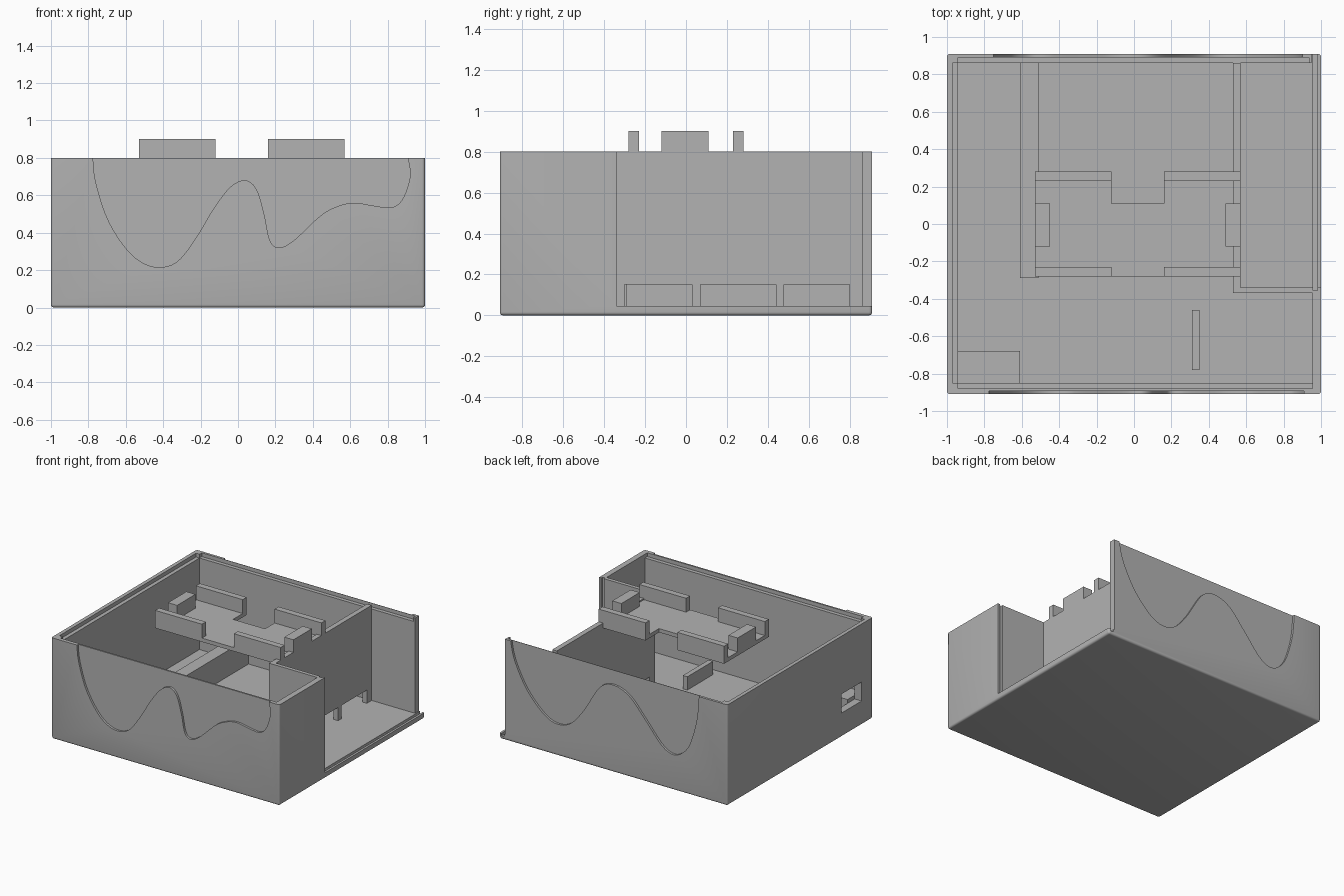
import bpy, bmesh

cube = bpy.data.objects.get("Cube")
if cube:
    bpy.data.objects.remove(cube, do_unlink=True)

grey = bpy.data.materials.new("plain_grey")
grey.use_nodes = True
grey.diffuse_color = (0.45, 0.45, 0.45, 1)
for node in grey.node_tree.nodes:
    if node.type == 'BSDF_PRINCIPLED':
        node.inputs["Base Color"].default_value = grey.diffuse_color


def finish(name, bm):
    bmesh.ops.recalc_face_normals(bm, faces=bm.faces)
    mesh = bpy.data.meshes.new(name)
    bm.to_mesh(mesh)
    bm.free()
    mesh.materials.append(grey)
    obj = bpy.data.objects.new(name, mesh)
    bpy.context.collection.objects.link(obj)
    return obj


def prism(name, points, axis, start, end):
    """Extrude a 2D outline along the x, y or z axis."""
    def place(a, b, c):
        return {'x': (c, a, b), 'y': (a, c, b), 'z': (a, b, c)}[axis]
    bm = bmesh.new()
    face = bm.faces.new([bm.verts.new(place(a, b, start)) for a, b in points])
    grown = bmesh.ops.extrude_face_region(bm, geom=[face])["geom"]
    verts = [v for v in grown if isinstance(v, bmesh.types.BMVert)]
    bmesh.ops.translate(bm, vec=place(0, 0, end - start), verts=verts)
    return finish(name, bm)


def box(name, x0, x1, y0, y1, z0, z1):
    return prism(name, [(x0, y0), (x1, y0), (x1, y1), (x0, y1)], 'z', z0, z1)


def smooth_path(pts, steps=6):
    """Catmull-Rom path through the points."""
    ext = [pts[0]] + pts + [pts[-1]]
    out = []
    for p, q, r, s in zip(ext, ext[1:], ext[2:], ext[3:]):
        for i in range(steps):
            t = i / steps
            out.append(tuple(0.5 * (2 * b + (c - a) * t
                                    + (2 * a - 5 * b + 4 * c - d) * t ** 2
                                    + (3 * b - a - 3 * c + d) * t ** 3)
                             for a, b, c, d in zip(p, q, r, s)))
    return out + [pts[-1]]


def cut(target, cutter):
    cutter.hide_render = True
    mod = target.modifiers.new("cut", 'BOOLEAN')
    mod.operation = 'DIFFERENCE'
    mod.solver = 'EXACT'
    mod.object = cutter
    bpy.context.view_layer.objects.active = target
    bpy.ops.object.modifier_apply(modifier=mod.name)
    bpy.data.objects.remove(cutter, do_unlink=True)


TOP, FLOOR, DEPTH = 0.8, 0.045, 0.91

# Outer case with softened bottom and corner edges
case = box("case", -1, 1, -DEPTH, DEPTH, 0, TOP)
bm = bmesh.new()
bm.from_mesh(case.data)
edges = [e for e in bm.edges if min(v.co.z for v in e.verts) < 0.01]
bmesh.ops.bevel(bm, geom=edges, offset=0.016, segments=4, profile=0.5,
                affect='EDGES')
bm.to_mesh(case.data)
bm.free()

# Hollow interior, open side, and the sliding-panel groove
cut(case, box("hollow", -0.94, 0.955, -0.85, 0.86, FLOOR, 1))
cut(case, box("side_opening", 0.95, 1.1, -0.34, 1, FLOOR, 1))
cut(case, box("panel_groove", 0.958, 0.982, -0.355, 1, 0.025, 1))

# Ledges inside the rim
cut(case, box("front_ledge", -0.94, 0.955, -0.88, -0.84, 0.77, 1))
cut(case, box("back_ledge", -0.94, 0.935, 0.84, 0.89, 0.77, 1))
cut(case, box("left_ledge", -0.97, -0.93, -0.85, 0.86, 0.77, 1))

# Port in the left-hand end wall
cut(case, box("port", -1.1, -0.9, -0.77, -0.52, 0.19, 0.34))

# Shallow wavy recesses on the front and the back
front_wave = [(-0.775, 0.9), (-0.775, 0.8), (-0.76, 0.67), (-0.70, 0.48),
              (-0.61, 0.33), (-0.52, 0.245), (-0.42, 0.215), (-0.32, 0.25),
              (-0.22, 0.38), (-0.13, 0.53), (-0.04, 0.645), (0.04, 0.68),
              (0.10, 0.63), (0.14, 0.5), (0.17, 0.36), (0.22, 0.32),
              (0.30, 0.36), (0.44, 0.49), (0.53, 0.54), (0.62, 0.56),
              (0.72, 0.545), (0.82, 0.535), (0.88, 0.58), (0.92, 0.7),
              (0.91, 0.8), (0.91, 0.9)]
back_wave = [(-0.75, 0.9), (-0.75, 0.8), (-0.73, 0.6), (-0.67, 0.4),
             (-0.6, 0.31), (-0.52, 0.28), (-0.42, 0.33), (-0.28, 0.49),
             (-0.14, 0.64), (0, 0.69), (0.12, 0.64), (0.26, 0.42),
             (0.37, 0.29), (0.48, 0.25), (0.6, 0.29), (0.75, 0.44),
             (0.86, 0.64), (0.9, 0.8), (0.9, 0.9)]
cut(case, prism("front_recess", smooth_path(front_wave), 'y', -1, -0.893))
cut(case, prism("back_recess", smooth_path(back_wave), 'y', 0.893, 1))

# Dividing wall with three low openings
outline = [(-0.37, TOP), (-0.37, FLOOR)]
for y0, y1 in ((-0.3, 0.03), (0.07, 0.44), (0.48, 0.8)):
    outline += [(y0, FLOOR), (y0, 0.15), (y1, 0.15), (y1, FLOOR)]
outline += [(0.86, FLOOR), (0.86, TOP)]
prism("dividing_wall", outline, 'x', 0.53, 0.57)
box("short_wall", 0.57, 0.956, -0.37, -0.34, FLOOR, TOP)

# Raised tray, notched at the back
prism("tray", [(-0.53, -0.28), (0.53, -0.28), (0.53, 0.28), (0.16, 0.28),
               (0.16, 0.11), (-0.12, 0.11), (-0.12, 0.28), (-0.53, 0.28)],
      'z', 0.76, 0.79)

# Upright guides around the tray
for side, x0, x1 in (("right", -0.53, -0.12), ("left", 0.16, 0.57)):
    box("front_guide_" + side, x0, x1, -0.28, -0.23, 0.76, 0.9)
    box("back_guide_" + side, x0, x1, 0.23, 0.28, 0.76, 0.9)
for side, x0, x1 in (("right", -0.53, -0.45), ("left", 0.49, 0.57)):
    box("end_guide_" + side, x0, x1, -0.12, 0.11, 0.76, 0.9)

# Low blocks and rib on the floor
box("long_rail", -0.61, -0.51, -0.29, 0.86, FLOOR, 0.25)
box("corner_block", -0.94, -0.61, -0.85, -0.68, FLOOR, 0.22)
box("floor_rib", 0.31, 0.35, -0.78, -0.46, FLOOR, 0.15)

# Smooth only the rounded edges of the case
bpy.ops.object.select_all(action='DESELECT')
case.select_set(True)
bpy.context.view_layer.objects.active = case
bpy.ops.object.shade_smooth_by_angle(angle=0.5)
